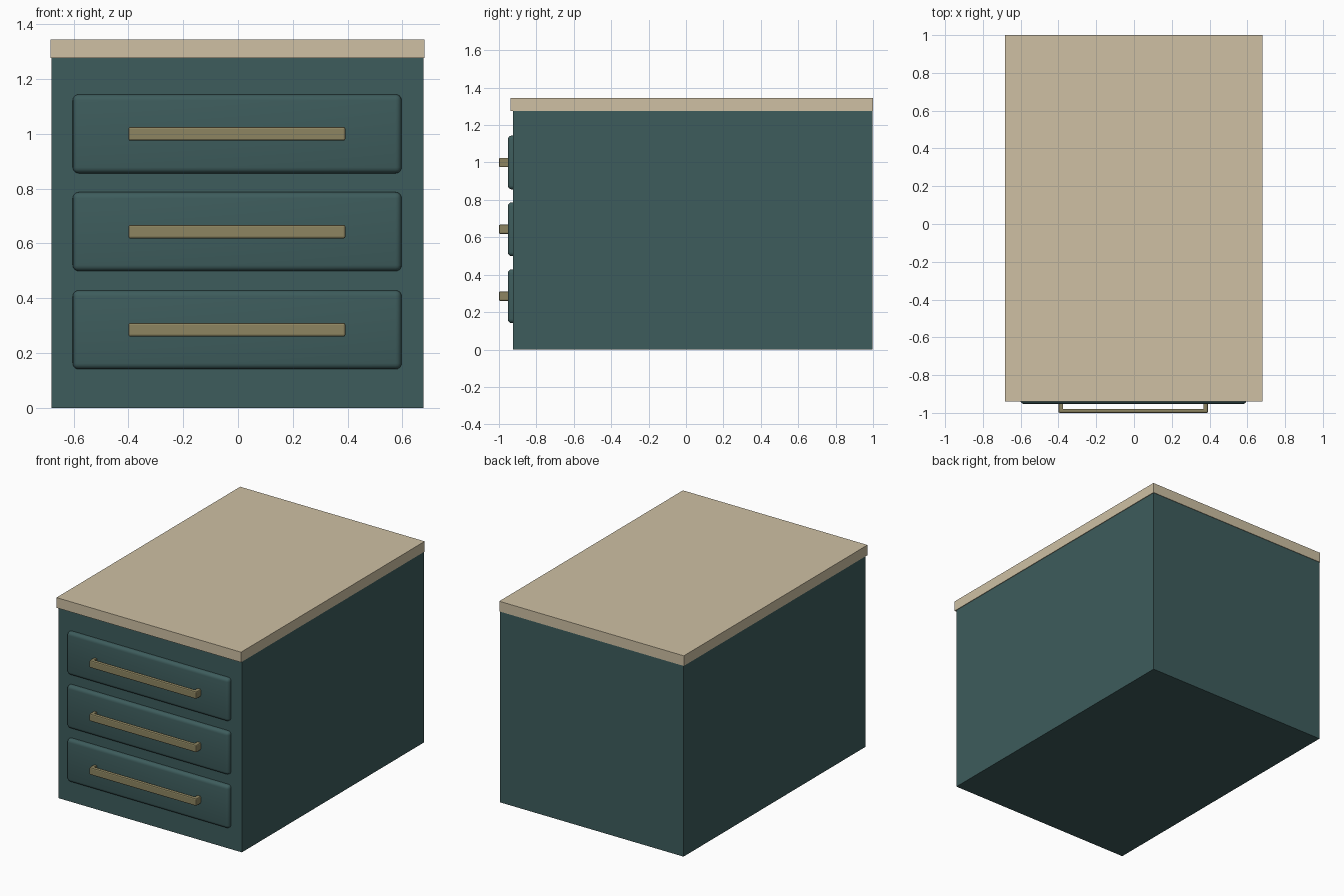
import bpy, bmesh
from mathutils import Vector

if "Cube" in bpy.data.objects:
    bpy.data.objects.remove(bpy.data.objects["Cube"])


def material(name, rgb):
    m = bpy.data.materials.new(name)
    m.diffuse_color = (*rgb, 1)
    m.use_nodes = True
    m.node_tree.nodes["Principled BSDF"].inputs["Base Color"].default_value = m.diffuse_color
    return m


teal = material("teal_paint", (0.047, 0.107, 0.107))
wood = material("pale_wood", (0.62, 0.53, 0.37))
brass = material("dull_brass", (0.27, 0.235, 0.12))


def add_object(name, bm, mat, smooth=False):
    bmesh.ops.recalc_face_normals(bm, faces=bm.faces)
    mesh = bpy.data.meshes.new(name)
    bm.to_mesh(mesh)
    bm.free()
    mesh.materials.append(mat)
    ob = bpy.data.objects.new(name, mesh)
    bpy.context.collection.objects.link(ob)
    if smooth:
        bpy.ops.object.select_all(action='DESELECT')
        ob.select_set(True)
        bpy.context.view_layer.objects.active = ob
        bpy.ops.object.shade_smooth_by_angle(angle=0.7)
    return ob


def box(lo, hi):
    lo, hi = Vector(lo), Vector(hi)
    bm = bmesh.new()
    bmesh.ops.create_cube(bm, size=1)
    for v in bm.verts:
        v.co = (lo + hi) / 2 + v.co * (hi - lo)
    return bm


def drawer_front(name, z):
    bm = box((-0.603, -0.953, z - 0.144), (0.597, -0.90, z + 0.144))
    # soft rounding of the front rim and the four corners
    edges = [e for e in bm.edges if any(v.co.y < -0.93 for v in e.verts)]
    bmesh.ops.bevel(bm, geom=edges, offset=0.022, segments=4, profile=0.5,
                    affect='EDGES', clamp_overlap=True)
    add_object(name, bm, teal, smooth=True)


def pull_handle(name, z):
    # U-shaped strap seen from above, extruded upwards
    x0, x1, front, back, t = -0.40, 0.392, -1.0, -0.945, 0.024
    outline = [(x0, back), (x0, front), (x1, front), (x1, back),
               (x1 - t, back), (x1 - t, front + 0.02),
               (x0 + t, front + 0.02), (x0 + t, back)]
    bm = bmesh.new()
    face = bm.faces.new([bm.verts.new((x, y, z - 0.025)) for x, y in outline])
    new = bmesh.ops.extrude_face_region(bm, geom=[face])["geom"]
    bmesh.ops.translate(bm, vec=(0, 0, 0.05),
                        verts=[g for g in new if isinstance(g, bmesh.types.BMVert)])
    bmesh.ops.recalc_face_normals(bm, faces=bm.faces)
    outer = [e for e in bm.edges
             if all(v.co.y < front + 0.001 or v.co.x in (x0, x1)
                    or min(abs(v.co.x - x0), abs(v.co.x - x1)) < 0.001 for v in e.verts)]
    bmesh.ops.bevel(bm, geom=outer, offset=0.007, segments=2, profile=0.5, affect='EDGES')
    add_object(name, bm, brass)


# cabinet body and worktop
add_object("cabinet_body", box((-0.68, -0.925, 0), (0.676, 0.997, 1.276)), teal)
add_object("worktop", box((-0.684, -0.939, 1.276), (0.68, 1.0, 1.344)), wood)

# three drawers with pull handles
for i, z in enumerate((0.285, 0.643, 1.0)):
    drawer_front(f"drawer_front_{i + 1}", z)
    pull_handle(f"drawer_handle_{i + 1}", z)
